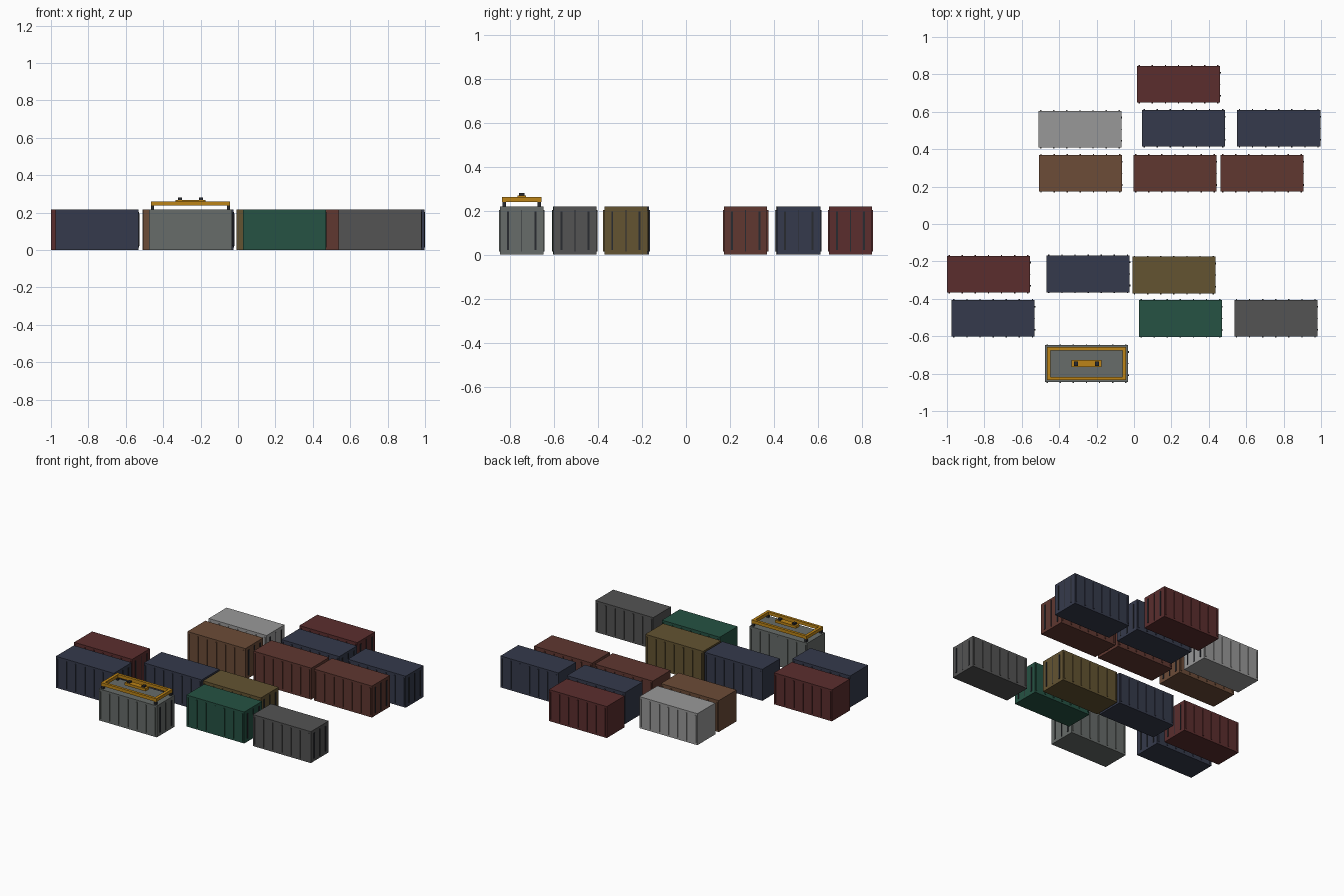
import bpy, bmesh
from mathutils import Matrix, Vector

if "Cube" in bpy.data.objects:
    bpy.data.objects.remove(bpy.data.objects["Cube"])

L, W, H = 0.444, 0.196, 0.218   # container body size


def material(name, rgb):
    m = bpy.data.materials.new(name)
    m.diffuse_color = (*[min(1, 1.4 * (c / 255) ** 2.2) for c in rgb], 1)
    m.use_nodes = True
    m.node_tree.nodes["Principled BSDF"].inputs["Base Color"].default_value = m.diffuse_color
    return m


COLOURS = {
    "dark_red": (78, 42, 42), "light_grey": (130, 130, 130), "navy": (48, 52, 66),
    "brown": (92, 66, 50), "rust": (82, 50, 44), "olive": (85, 72, 45),
    "green": (36, 71, 59), "dark_grey": (72, 72, 72), "mid_grey": (88, 92, 90),
    "steel": (38, 40, 44), "yellow": (160, 112, 25),
}
MATS = {k: material(k, v) for k, v in COLOURS.items()}


def boxes(name, parts, mats, location):
    """One object from boxes given as (centre, size, material index)."""
    bm = bmesh.new()
    for centre, size, index in parts:
        mat = Matrix.Translation(centre) @ Matrix.Diagonal((*size, 1))
        made = bmesh.ops.create_cube(bm, size=1, matrix=mat)
        for f in {f for v in made["verts"] for f in v.link_faces}:
            f.material_index = index
    mesh = bpy.data.meshes.new(name)
    bm.to_mesh(mesh)
    bm.free()
    for m in mats:
        mesh.materials.append(MATS[m])
    ob = bpy.data.objects.new(name, mesh)
    ob.location = location
    bpy.context.collection.objects.link(ob)
    return ob


def container(name, colour, x, y):
    # body, side ribs, then door bars and seam on the +x end
    parts = [((0, 0, H / 2), (L, W, H), 0)]
    for i in range(-3, 4):
        for s in (-1, 1):
            parts.append(((i * 0.07, s * W / 2, 0.109), (0.007, 0.010, 0.190), 0))
    for s in (-1, 1):
        parts.append(((L / 2, s * 0.062, 0.109), (0.008, 0.009, 0.175), 1))
    parts.append(((L / 2, 0, 0.109), (0.005, 0.004, 0.190), 1))
    boxes(name, parts, (colour, "steel"), (x, y, 0))


LAYOUT = [
    ("dark_red", 0.238, 0.747), ("light_grey", -0.289, 0.507),
    ("navy", 0.264, 0.512), ("navy", 0.774, 0.512),
    ("brown", -0.287, 0.271), ("rust", 0.219, 0.271), ("rust", 0.684, 0.271),
    ("dark_red", -0.778, -0.268), ("navy", -0.245, -0.267), ("olive", 0.213, -0.273),
    ("navy", -0.753, -0.504), ("green", 0.248, -0.505), ("dark_grey", 0.758, -0.504),
    ("mid_grey", -0.254, -0.746),
]
for n, (colour, x, y) in enumerate(LAYOUT, 1):
    container(f"container_{n:02d}_{colour}", colour, x, y)

# Lifting spreader above the last container
sx, sy = LAYOUT[-1][1:]
here = (sx, sy, 0)
frame = []
for s in (-1, 1):
    frame.append(((0, s * 0.080, 0.250), (0.424, 0.018, 0.022), 0))
    frame.append(((s * 0.202, 0, 0.250), (0.020, 0.178, 0.022), 0))
boxes("spreader_frame", frame, ["yellow"], here)
boxes("spreader_headblock", [((0, 0, 0.260), (0.160, 0.038, 0.018), 0)], ["yellow"], here)
boxes("headblock_lugs", [((s * 0.056, 0, 0.273), (0.020, 0.024, 0.014), 0) for s in (-1, 1)],
      ["steel"], here)
boxes("twistlock_legs",
      [((a * 0.203, b * 0.080, 0.229), (0.016, 0.016, 0.026), 0) for a in (-1, 1) for b in (-1, 1)],
      ["steel"], here)
